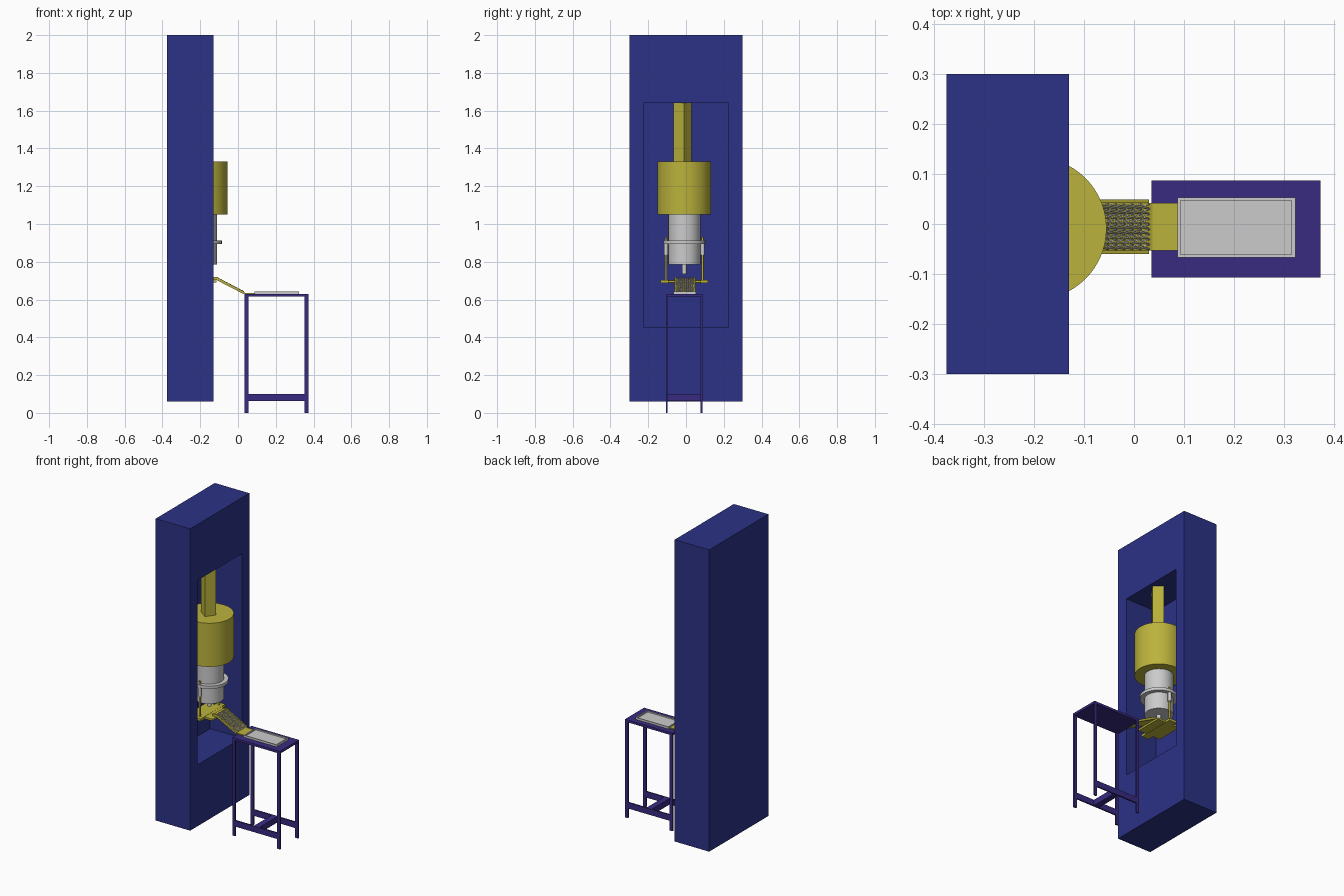
import bpy, bmesh, math
from mathutils import Vector

if "Cube" in bpy.data.objects:
    bpy.data.objects.remove(bpy.data.objects["Cube"])


def material(name, rgb):
    m = bpy.data.materials.new(name)
    m.diffuse_color = (*rgb, 1)
    m.use_nodes = True
    m.node_tree.nodes["Principled BSDF"].inputs["Base Color"].default_value = m.diffuse_color
    return m


BLUE = material("blue", (0.025, 0.032, 0.24))
PURPLE = material("purple", (0.04, 0.024, 0.22))
YELLOW = material("yellow", (0.5, 0.45, 0.045))


def finish(bm, name, mat=None):
    bmesh.ops.recalc_face_normals(bm, faces=bm.faces)
    me = bpy.data.meshes.new(name)
    bm.to_mesh(me)
    bm.free()
    ob = bpy.data.objects.new(name, me)
    bpy.context.collection.objects.link(ob)
    if mat:
        me.materials.append(mat)
    return ob


def box_bm(lo, hi):
    bm = bmesh.new()
    bmesh.ops.create_cube(bm, size=1)
    for v in bm.verts:
        v.co = Vector([h if c > 0 else l for c, l, h in zip(v.co, lo, hi)])
    return bm


def box(name, lo, hi, mat=None):
    return finish(box_bm(lo, hi), name, mat)


def recessed_box(name, lo, hi, axis, in_lo, in_hi, depth, mat=None):
    """Box with a rectangular pocket sunk into its positive face on one axis."""
    bm = box_bm(lo, hi)
    bm.normal_update()
    face = max(bm.faces, key=lambda f: f.normal[axis])
    mid = face.calc_center_median()
    face = bmesh.ops.extrude_discrete_faces(bm, faces=[face])["faces"][0]
    for v in face.verts:
        for a in range(3):
            if a != axis:
                v.co[a] = in_hi[a] if v.co[a] > mid[a] else in_lo[a]
    face = bmesh.ops.extrude_discrete_faces(bm, faces=[face])["faces"][0]
    for v in face.verts:
        v.co[axis] -= depth
    return finish(bm, name, mat)


def cylinder(name, x, y, r, z0, z1, mat=None, sides=64):
    bpy.ops.mesh.primitive_cylinder_add(vertices=sides, radius=r, depth=z1 - z0,
                                        location=(x, y, (z0 + z1) / 2))
    ob = bpy.context.object
    ob.name = name
    if mat:
        ob.data.materials.append(mat)
    bpy.ops.object.shade_smooth_by_angle()
    return ob


def strip(name, profile, y0, y1, mat=None):
    """Closed x-z profile extruded along y."""
    bm = bmesh.new()
    f = bm.faces.new([bm.verts.new((x, y0, z)) for x, z in profile])
    ext = bmesh.ops.extrude_face_region(bm, geom=[f])["geom"]
    for v in ext:
        if isinstance(v, bmesh.types.BMVert):
            v.co.y = y1
    return finish(bm, name, mat)


# Cabinet with deep front opening
recessed_box("cabinet", (-0.375, -0.3, 0.06), (-0.13, 0.3, 2.0), 0,
             (0, -0.225, 0.455), (0, 0.225, 1.64), 0.225, BLUE)

# Press column: rotated square post, drum, grey body, collar, nozzle
X, Y = -0.197, -0.009
post = box("press_post", (-0.034, -0.034, 1.33), (0.034, 0.034, 1.64), YELLOW)
post.location = (X, -0.0175, 0)
post.rotation_euler.z = math.radians(-36)
cylinder("press_drum", X, Y, 0.142, 1.05, 1.33, YELLOW)
cylinder("press_body", X, Y, 0.085, 0.785, 1.05)
cylinder("press_collar", X, Y, 0.111, 0.893, 0.912)
cylinder("press_nozzle", X, Y, 0.013, 0.735, 0.785, None, 24)

# Hangers from collar to the drop platform
for side in (-1, 1):
    yc = Y + side * 0.097
    cylinder("hanger_rod", X, yc, 0.006, 0.70, 0.93, YELLOW, 16)
    cylinder("hanger_sleeve", X, yc, 0.011, 0.835, 0.915, None, 16)
box("hanger_crossbar", (X - 0.025, -0.135, 0.688), (X + 0.025, 0.117, 0.703), YELLOW)
box("drop_platform", (-0.275, -0.095, 0.69), (-0.115, 0.08, 0.702), YELLOW)

# Sloping chute with side rails and flat outlet lip
top, bottom = Vector((-0.13, 0, 0.712)), Vector((0.035, 0, 0.630))
strip("chute_floor", [(-0.14, 0.706), (-0.115, 0.706), (0.035, 0.630), (0.09, 0.630),
                      (0.09, 0.636), (0.037, 0.636), (-0.113, 0.712), (-0.14, 0.712)],
      -0.053, 0.042, YELLOW)
for y0 in (-0.06, 0.042):
    strip("chute_rail", [(-0.14, 0.704), (-0.115, 0.704), (0.03, 0.629), (0.03, 0.643),
                         (-0.112, 0.719), (-0.14, 0.719)], y0, y0 + 0.007, YELLOW)

# Wire coils lying across the chute
curve = bpy.data.curves.new("chute_wire_coils", "CURVE")
curve.dimensions = "3D"
curve.bevel_depth = 0.0018
curve.bevel_resolution = 0
slope = (Vector((0.03, 0, 0.640)) - Vector((-0.113, 0, 0.712))).normalized()
normal = Vector((-slope.z, 0, slope.x))
for i in range(9):
    c = Vector((-0.108, 0, 0.713)).lerp(Vector((0.022, 0, 0.645)), i / 8)
    n = 8 * 9
    sp = curve.splines.new("POLY")
    sp.points.add(n)
    for k, p in enumerate(sp.points):
        a = k / 8 * math.tau
        co = c + slope * 0.0095 * math.cos(a) + normal * 0.0025 * math.sin(a)
        co.y = -0.051 + 0.091 * k / n
        p.co = (*co, 1)
coils = bpy.data.objects.new("chute_wire_coils", curve)
bpy.context.collection.objects.link(coils)

# Side table: top, legs, H-shaped stretchers
box("table_top", (0.035, -0.107, 0.615), (0.373, 0.087, 0.63), PURPLE)
for y0 in (-0.107, 0.077):
    for x0 in (0.035, 0.353):
        box("table_leg", (x0, y0, 0), (x0 + 0.02, y0 + 0.01, 0.615), PURPLE)
    box("table_stretcher", (0.055, y0, 0.062), (0.353, y0 + 0.01, 0.10), PURPLE)
box("table_cross_stretcher", (0.185, -0.097, 0.062), (0.223, 0.077, 0.10), PURPLE)

# Shallow collecting tray
recessed_box("tray", (0.087, -0.067, 0.63), (0.323, 0.053, 0.643), 2,
             (0.093, -0.061, 0), (0.315, 0.047, 0), 0.008)
